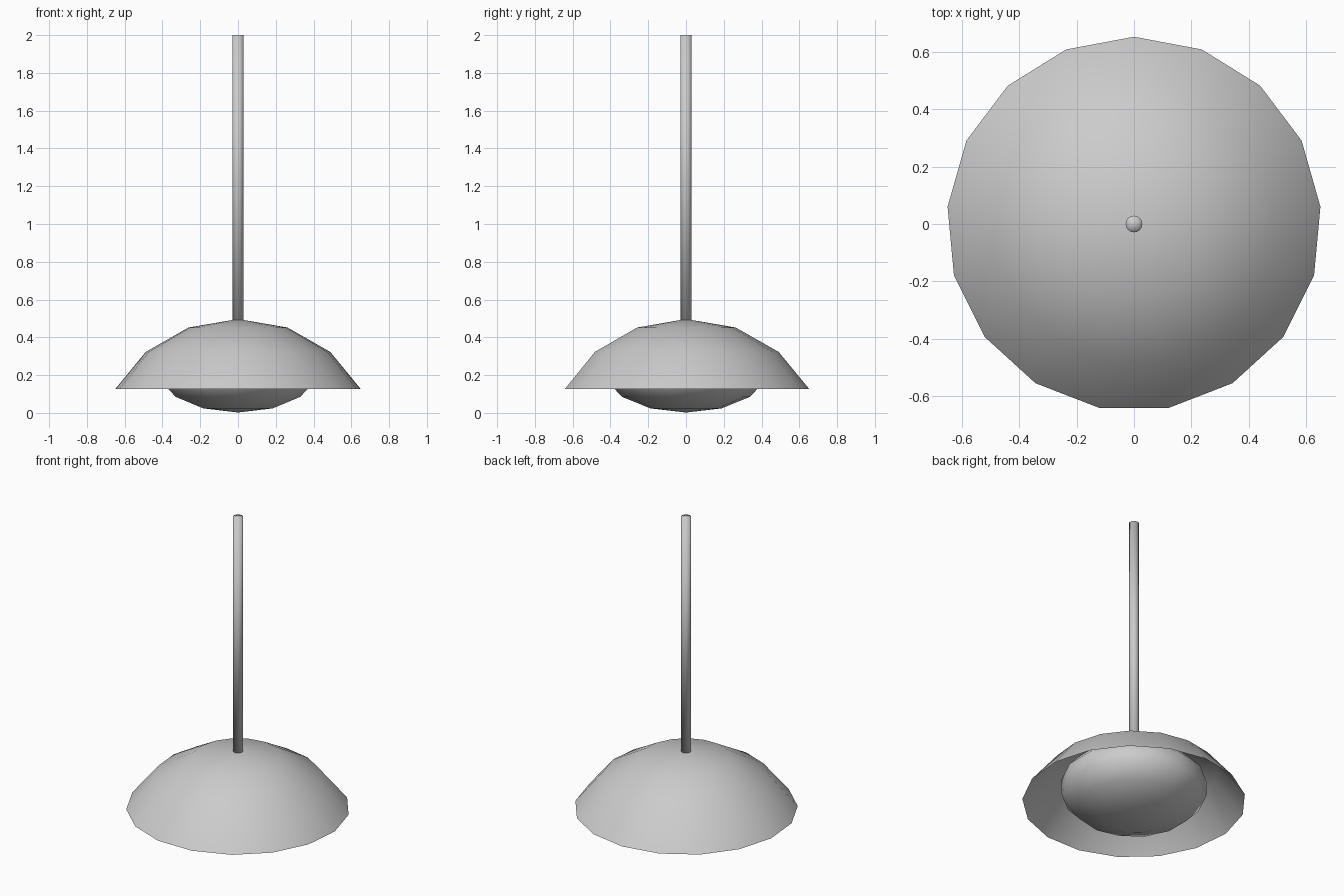
import bpy, bmesh
from math import sin, cos, pi

if "Cube" in bpy.data.objects:
    bpy.data.objects.remove(bpy.data.objects["Cube"])


def lathe(name, profile, sides, start=pi / 2):
    """Turn an (r, z) profile around z; r = 0 gives a pole."""
    bm = bmesh.new()
    rings = []
    for r, z in profile:
        if r < 1e-6:
            rings.append([bm.verts.new((0, 0, z))] * sides)
        else:
            rings.append([bm.verts.new((r * cos(start + 2 * pi * i / sides),
                                        r * sin(start + 2 * pi * i / sides), z))
                          for i in range(sides)])
    for a, b in zip(rings, rings[1:]):
        for i in range(sides):
            j = (i + 1) % sides
            quad = [a[i], a[j], b[j], b[i]]
            bm.faces.new(list(dict.fromkeys(quad)))
    bmesh.ops.recalc_face_normals(bm, faces=bm.faces)
    # Open surfaces should face upward/outward
    bm.normal_update()
    if sum(f.normal.dot(f.calc_center_median()) for f in bm.faces) < 0:
        bmesh.ops.reverse_faces(bm, faces=bm.faces)
    for f in bm.faces:
        f.smooth = True
    mesh = bpy.data.meshes.new(name)
    bm.to_mesh(mesh)
    bm.free()
    obj = bpy.data.objects.new(name, mesh)
    bpy.context.collection.objects.link(obj)
    return obj


# Open dome shade: the top three rings of a 17-sided ellipsoid
step = 2 * pi / 17
lathe("shade", [(0.728 * sin(k * step), 0.497 - 0.667 * (1 - cos(k * step)))
                for k in range(4)], 17)

# Flattened bulb tucked under the shade
step = pi / 7
lathe("bulb", [(0.433 * sin(k * step), 0.222 - 0.22 * cos(k * step))
               for k in range(8)], 14)

# Hanging rod
lathe("rod", [(0, 0.49), (0.029, 0.49), (0.029, 2.0), (0, 2.0)], 16)
